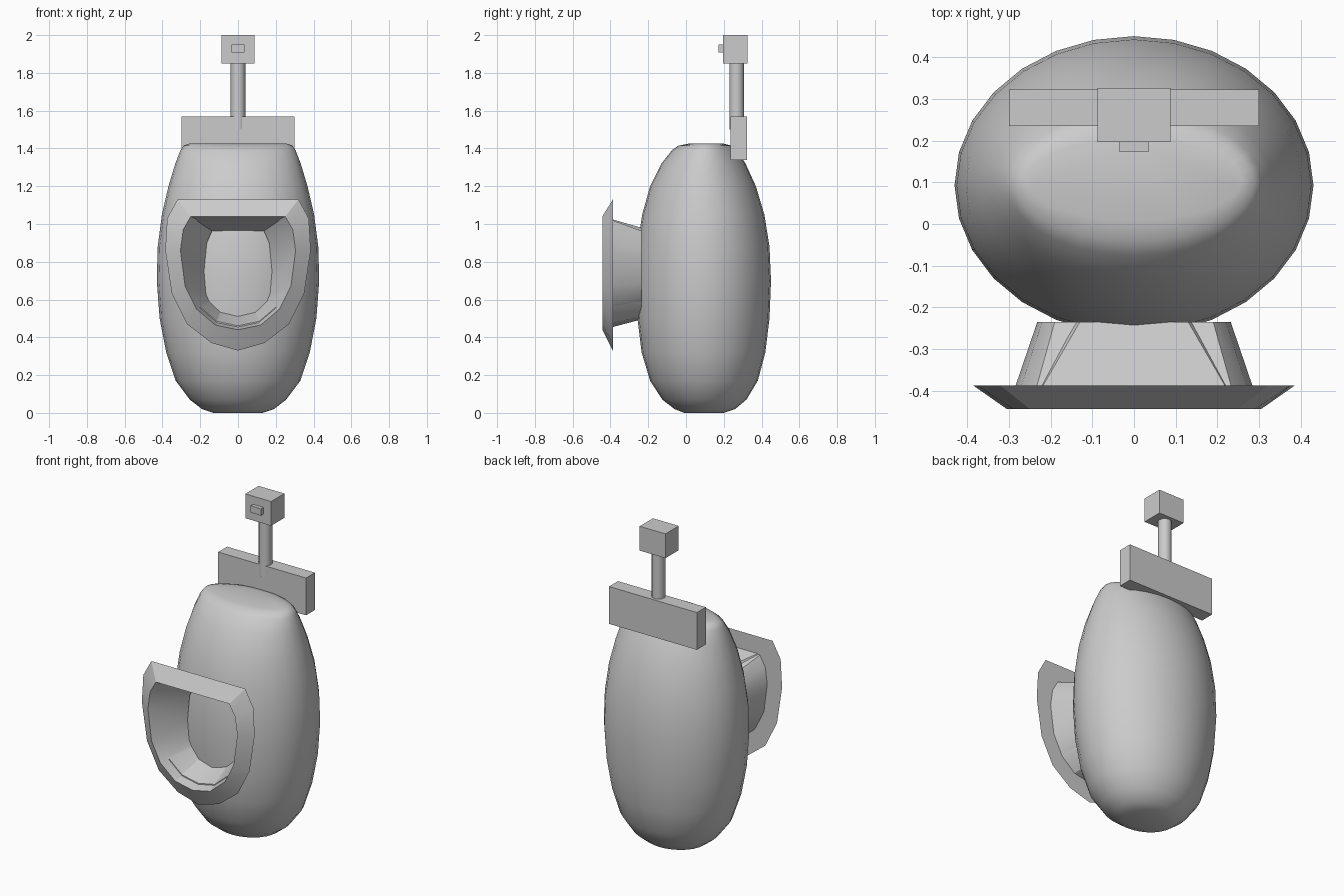
import bpy, bmesh, math

cube = bpy.data.objects.get("Cube")
if cube:
    bpy.data.objects.remove(cube)

grey = bpy.data.materials.new("light grey")
grey.use_nodes = True
grey.diffuse_color = (0.6, 0.6, 0.6, 1)
grey.node_tree.nodes["Principled BSDF"].inputs["Base Color"].default_value = (0.6, 0.6, 0.6, 1)


def finish(name, bm, smooth=None):
    bmesh.ops.recalc_face_normals(bm, faces=bm.faces)
    mesh = bpy.data.meshes.new(name)
    bm.to_mesh(mesh)
    bm.free()
    mesh.materials.append(grey)
    ob = bpy.data.objects.new(name, mesh)
    bpy.context.collection.objects.link(ob)
    if smooth:
        bpy.ops.object.select_all(action='DESELECT')
        ob.select_set(True)
        bpy.context.view_layer.objects.active = ob
        bpy.ops.object.shade_smooth_by_angle(angle=math.radians(smooth))
    return ob


def loft(bm, rings, caps=False, closed=False):
    loops = [[bm.verts.new(p) for p in ring] for ring in rings]
    pairs = list(zip(loops, loops[1:]))
    if closed:
        pairs.append((loops[-1], loops[0]))
    n = len(loops[0])
    for a, b in pairs:
        for i in range(n):
            j = (i + 1) % n
            bm.faces.new((a[i], a[j], b[j], b[i]))
    if caps:
        bm.faces.new(loops[0])
        bm.faces.new(loops[-1])


def box(name, x, y, z):
    bm = bmesh.new()
    loft(bm, [[(-x, y[0], h), (x, y[0], h), (x, y[1], h), (-x, y[1], h)] for h in z], caps=True)
    return finish(name, bm)


# Egg-shaped body: height, half width, front y, back y
profile = [(0, .13, -.01, .2), (.02, .19, -.06, .26), (.07, .255, -.125, .32),
           (.17, .33, -.19, .38), (.32, .38, -.235, .42), (.5, .415, -.257, .442),
           (.7, .43, -.265, .45), (.88, .425, -.258, .442), (1.05, .403, -.232, .415),
           (1.2, .368, -.19, .37), (1.32, .332, -.13, .315), (1.39, .305, -.075, .27),
           (1.415, .288, -.04, .24), (1.425, .26, .01, .2)]
SIDES = 28
bm = bmesh.new()
rings = []
for z, half, front, back in profile:
    ring = []
    for i in range(SIDES):
        a = math.tau * i / SIDES
        ring.append((half * math.cos(a), (front + back) / 2 + (back - front) / 2 * math.sin(a), z))
    rings.append(ring)
loft(bm, rings, caps=True)
finish("body", bm, 60)


# Funnel: half outlines from top corner down to the bottom point, mirrored
def outline(half, y):
    left = [(-x, z) for x, z in reversed(half[:-1])]
    return [(x, y, z) for x, z in half + left]


rim = [(.32, 1.13), (.375, 1.03), (.385, .86), (.35, .63), (.27, .47), (.14, .37), (0, .33)]
mouth = [(.25, 1.04), (.29, .97), (.305, .86), (.28, .67), (.22, .55), (.12, .465), (0, .44)]
throat = [(.13, .98), (.165, .9), (.18, .75), (.17, .63), (.14, .56), (.08, .51), (0, .495)]


def scaled(half, sx, sz):
    return [(x * sx, .745 + (z - .745) * sz) for x, z in half]


bm = bmesh.new()
loft(bm, [outline(rim, -.387), outline(mouth, -.443), outline(throat, -.235),
          outline(scaled(mouth, .76, .74), -.235), outline(scaled(mouth, .93, .93), -.387)], closed=True)
finish("front_funnel", bm, 25)

# Crossbar, post and head with its small nub
box("crossbar", .3, (.235, .322), (1.34, 1.57))
bm = bmesh.new()
loft(bm, [[(.039 * math.cos(math.tau * i / 12), .268 + .039 * math.sin(math.tau * i / 12), z)
           for i in range(12)] for z in (1.5, 1.87)], caps=True)
finish("post", bm, 40)
box("head", .088, (.197, .326), (1.85, 2))
box("head_nub", .035, (.173, .21), (1.908, 1.95))
